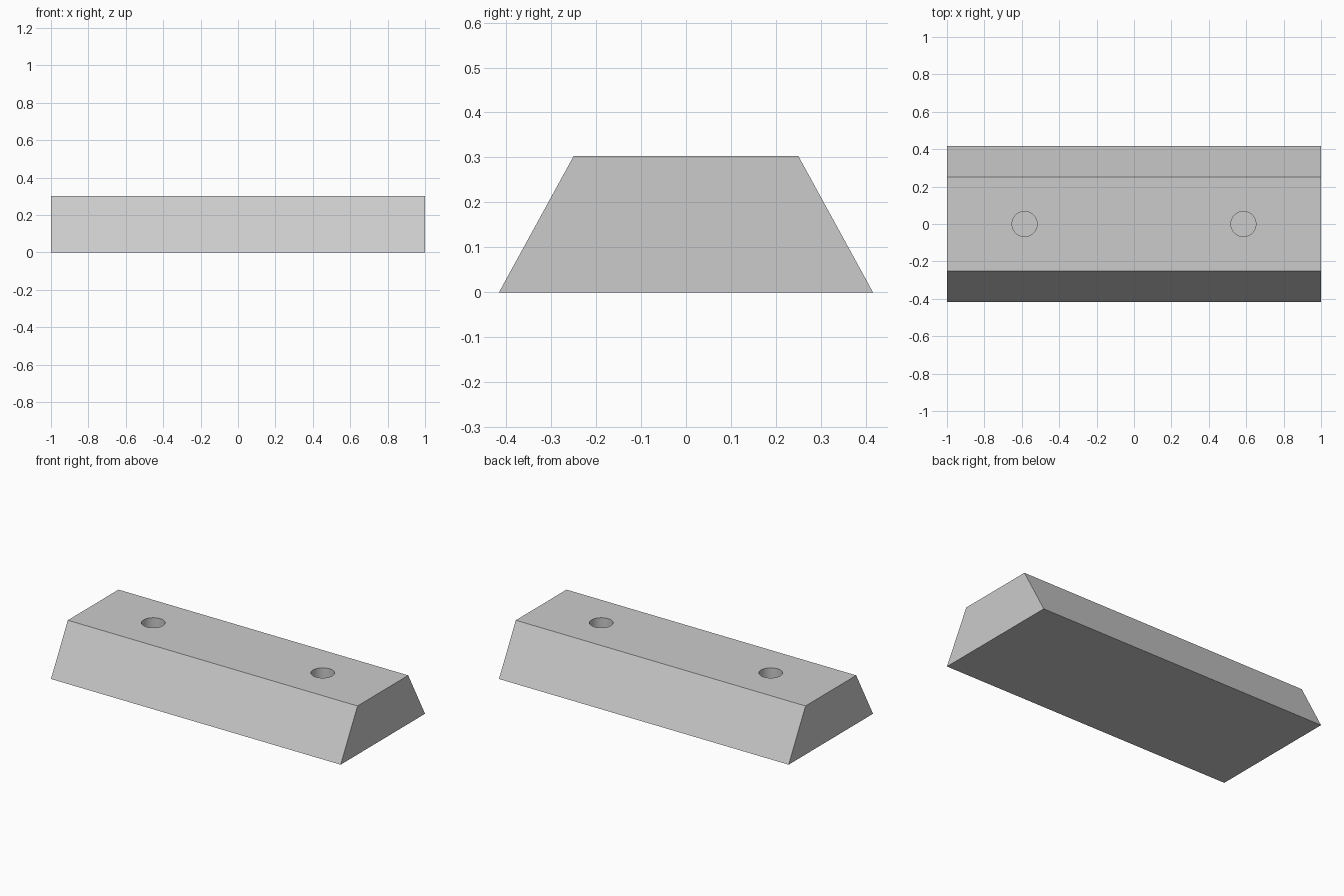
import bpy
import bmesh

LENGTH, BASE_W, TOP_W, HEIGHT = 2.0, 0.832, 0.5, 0.303
HOLE_X, HOLE_R, HOLE_DEPTH = 0.585, 0.067, 0.2

cube = bpy.data.objects.get("Cube")
if cube:
    bpy.data.objects.remove(cube, do_unlink=True)

# Single plain grey
grey = bpy.data.materials.new("light_grey")
grey.use_nodes = True
colour = (0.6, 0.6, 0.6, 1.0)
grey.diffuse_color = colour
grey.node_tree.nodes["Principled BSDF"].inputs["Base Color"].default_value = colour

# Bar with a trapezoid cross-section, extruded along x
bm = bmesh.new()
profile = [(-BASE_W / 2, 0), (BASE_W / 2, 0), (TOP_W / 2, HEIGHT), (-TOP_W / 2, HEIGHT)]
end = bm.faces.new([bm.verts.new((-LENGTH / 2, y, z)) for y, z in profile])
new = bmesh.ops.extrude_face_region(bm, geom=[end])["geom"]
bmesh.ops.translate(bm, vec=(LENGTH, 0, 0),
                    verts=[v for v in new if isinstance(v, bmesh.types.BMVert)])
bmesh.ops.recalc_face_normals(bm, faces=bm.faces[:])
mesh = bpy.data.meshes.new("tapered_bar")
bm.to_mesh(mesh)
bm.free()
mesh.materials.append(grey)
bar = bpy.data.objects.new("tapered_bar", mesh)
bpy.context.collection.objects.link(bar)

# Two blind screw holes drilled from the top
for side, sign in (("left", 1), ("right", -1)):
    bpy.ops.mesh.primitive_cylinder_add(
        vertices=64, radius=HOLE_R, depth=HOLE_DEPTH * 2,
        location=(sign * HOLE_X, 0, HEIGHT))
    cutter = bpy.context.object
    cutter.name = f"hole_cutter_{side}"
    cutter.data.materials.append(grey)
    cutter.hide_render = True
    cutter.hide_set(True)
    drill = bar.modifiers.new(f"hole_{side}", "BOOLEAN")
    drill.operation = "DIFFERENCE"
    drill.solver = "EXACT"
    drill.object = cutter

# Apply the holes, then smooth only their round walls
bpy.ops.object.select_all(action="DESELECT")
bpy.context.view_layer.objects.active = bar
bar.select_set(True)
for modifier in list(bar.modifiers):
    bpy.ops.object.modifier_apply(modifier=modifier.name)
for cutter in [o for o in bpy.data.objects if o.name.startswith("hole_cutter")]:
    bpy.data.objects.remove(cutter, do_unlink=True)
bpy.ops.object.shade_smooth_by_angle()
